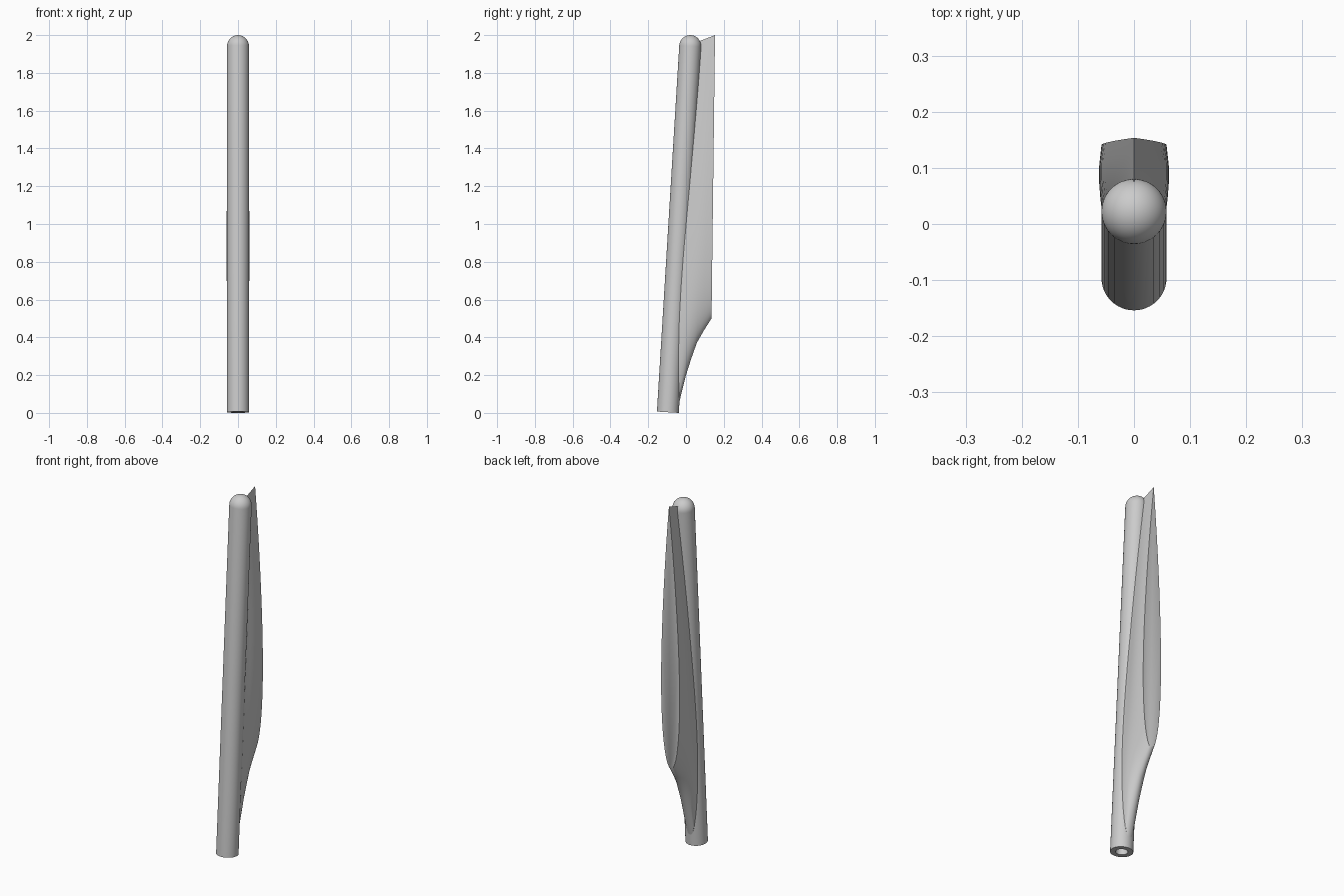
import bpy, bmesh
from math import sin, cos, pi, atan, radians
from mathutils import Matrix, Vector

cube = bpy.data.objects.get("Cube")
if cube:
    bpy.data.objects.remove(cube, do_unlink=True)

grey = bpy.data.materials.new("light_grey")
grey.use_nodes = True
grey.diffuse_color = (0.6, 0.6, 0.6, 1)
grey.node_tree.nodes["Principled BSDF"].inputs["Base Color"].default_value = (0.6, 0.6, 0.6, 1)

RADIUS, BORE = 0.058, 0.031
FOOT = Vector((0, -0.096, 0.0035))
LEAN = 0.061


def finish(name, bm, angle):
    bmesh.ops.recalc_face_normals(bm, faces=bm.faces)
    mesh = bpy.data.meshes.new(name)
    bm.to_mesh(mesh)
    bm.free()
    mesh.materials.append(grey)
    obj = bpy.data.objects.new(name, mesh)
    bpy.context.collection.objects.link(obj)
    bpy.ops.object.select_all(action="DESELECT")
    obj.select_set(True)
    bpy.context.view_layer.objects.active = obj
    bpy.ops.object.shade_smooth_by_angle(angle=radians(angle))


# Leaning tube: shallow bore in the foot, round cap on top
profile = [(0, 0.05), (BORE, 0.05), (BORE, 0), (RADIUS, 0)]
top = 1.942
profile += [(RADIUS * cos(i * pi / 24), top + RADIUS * sin(i * pi / 24)) for i in range(12)]
profile.append((0, top + RADIUS))
bm = bmesh.new()
points = [bm.verts.new((r, 0, z)) for r, z in profile]
edges = [bm.edges.new(pair) for pair in zip(points, points[1:])]
bmesh.ops.spin(bm, geom=points + edges, cent=(0, 0, 0), axis=(0, 0, 1),
               angle=2 * pi, steps=48)
bmesh.ops.remove_doubles(bm, verts=bm.verts, dist=0.0001)
bmesh.ops.transform(bm, verts=bm.verts,
                    matrix=Matrix.Translation(FOOT) @ Matrix.Rotation(-atan(LEAN), 4, "X"))
finish("leaning_tube", bm, 40)

# Rear fin: upright foil sections, round nose below and sharp edge on top
# Each section: share of the way to the rear, nose height, half thickness
sections = [(0, 0.07, 0.046), (0.12, 0.06, 0.049), (0.25, 0.05, 0.053), (0.39, 0.2, 0.057),
            (0.5, 0.285, 0.060), (0.63, 0.37, 0.062), (0.8, 0.435, 0.062), (1, 0.5, 0.058)]
STEPS = 32


def foil(u):
    return 10 * (0.2969 * u ** 0.5 - 0.126 * u - 0.3516 * u**2 + 0.2843 * u**3 - 0.1036 * u**4)


bm = bmesh.new()
rings = []
for share, nose, half in sections:
    tail = 1.95 + 0.05 * share
    ring = []
    for i in range(2 * STEPS):
        u = (1 + cos(pi * i / STEPS)) / 2
        z = nose + (tail - nose) * u
        front, rear = FOOT.y + LEAN * z, 0.129 + 0.0123 * z
        side = 0 if i in (0, STEPS) else (1 if i < STEPS else -1)
        ring.append(bm.verts.new((side * half * foil(u), front + (rear - front) * share, z)))
    rings.append(ring)
for a, b in zip(rings, rings[1:]):
    for i in range(2 * STEPS):
        j = (i + 1) % (2 * STEPS)
        bm.faces.new((a[i], a[j], b[j], b[i]))
bm.faces.new(rings[0])
bm.faces.new(rings[-1])
finish("rear_fin", bm, 45)
